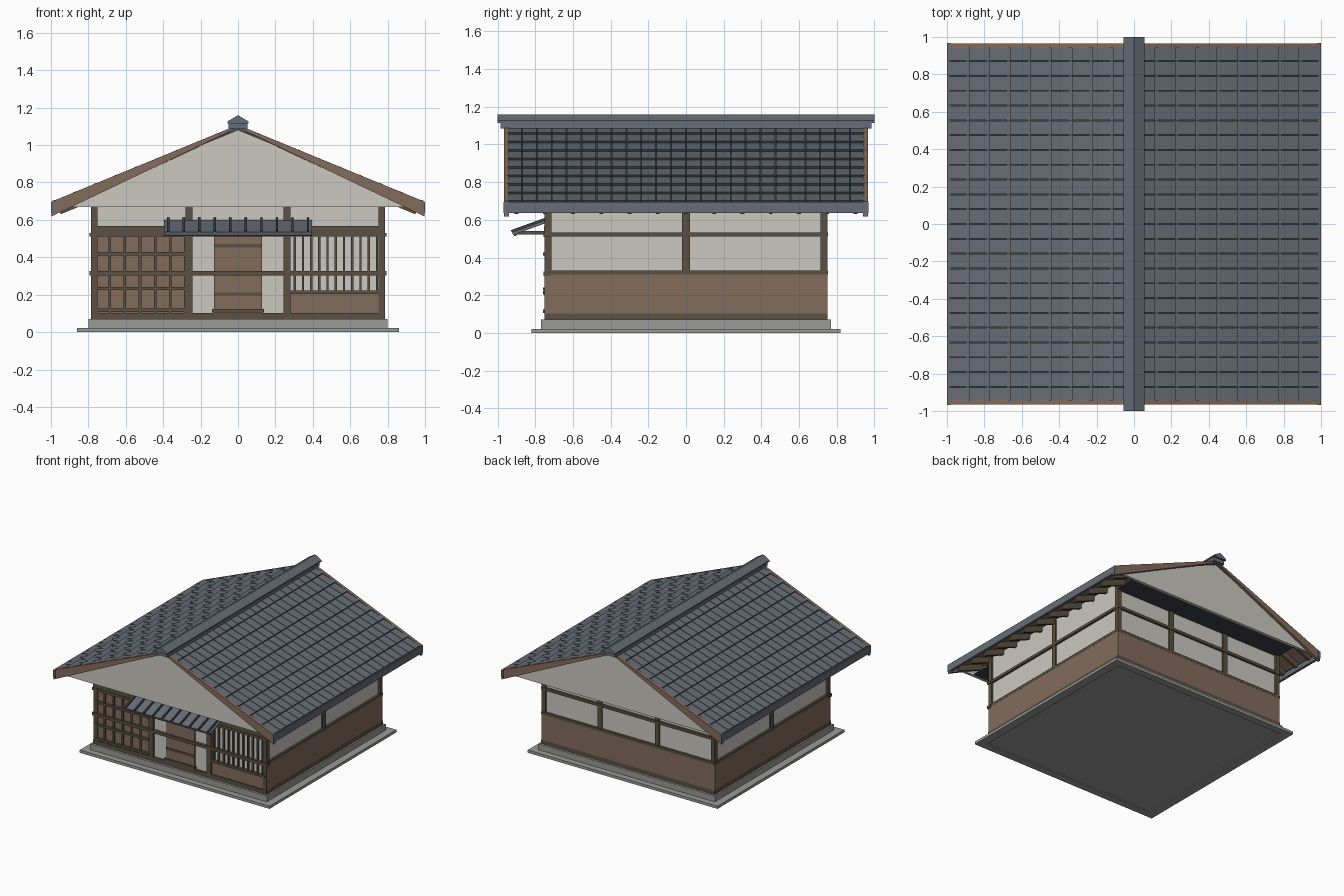
import bpy, bmesh, math
from mathutils import Matrix, Vector

if "Cube" in bpy.data.objects:
    bpy.data.objects.remove(bpy.data.objects["Cube"], do_unlink=True)


def material(name, rgb):
    m = bpy.data.materials.new(name)
    m.use_nodes = True
    m.diffuse_color = (*rgb, 1)
    m.node_tree.nodes["Principled BSDF"].inputs["Base Color"].default_value = (*rgb, 1)
    return m


SLATE = material("slate tile", (0.135, 0.150, 0.180))
DARK = material("dark slate", (0.045, 0.052, 0.064))
PLASTER = material("plaster", (0.60, 0.58, 0.52))
BROWN = material("brown boards", (0.225, 0.150, 0.108))
TIMBER = material("dark timber", (0.105, 0.082, 0.055))
STONE = material("grey stone", (0.32, 0.32, 0.31))
FLIP = Matrix.Diagonal((-1, 1, 1, 1))
FLIP_Y = Matrix.Diagonal((1, -1, 1, 1))


def finish(name, bm, mats):
    bmesh.ops.recalc_face_normals(bm, faces=bm.faces)
    mesh = bpy.data.meshes.new(name)
    bm.to_mesh(mesh)
    bm.free()
    for m in mats:
        mesh.materials.append(m)
    ob = bpy.data.objects.new(name, mesh)
    bpy.context.collection.objects.link(ob)
    return ob


def boxes(name, mat, ranges, frames=(Matrix(),)):
    """One object from boxes (x0, x1, y0, y1, z0, z1), repeated in each frame."""
    bm = bmesh.new()
    for frame in frames:
        for x0, x1, y0, y1, z0, z1 in ranges:
            place = Matrix.Translation(((x0 + x1) / 2, (y0 + y1) / 2, (z0 + z1) / 2))
            size = Matrix.Diagonal((x1 - x0, y1 - y0, z1 - z0, 1))
            bmesh.ops.create_cube(bm, size=1, matrix=frame @ place @ size)
    return finish(name, bm, [mat])


def prism(name, mat, profile, y0, y1, frames=(Matrix(),)):
    """An x-z profile extruded along y."""
    bm = bmesh.new()
    for frame in frames:
        face = bm.faces.new([bm.verts.new(frame @ Vector((x, y0, z))) for x, z in profile])
        ext = bmesh.ops.extrude_face_region(bm, geom=[face], use_keep_orig=True)
        for v in ext["geom"]:
            if isinstance(v, bmesh.types.BMVert):
                v.co.y += (y1 - y0) * (1 if frame[1][1] > 0 else -1)
    return finish(name, bm, [mat])


# Stone base
boxes("base_apron", STONE, [(-0.86, 0.86, 0.76, 0.82, 0, 0.022), (-0.86, 0.86, -0.82, -0.76, 0, 0.022),
                            (0.79, 0.86, -0.76, 0.76, 0, 0.022), (-0.86, -0.79, -0.76, 0.76, 0, 0.022)])
boxes("base_plinth", STONE, [(-0.80, 0.80, -0.77, 0.77, 0.008, 0.07)])

# Walls
boxes("plaster_walls", PLASTER, [(-0.77, 0.77, -0.735, 0.735, 0.07, 0.74)])
boxes("sill_beams", TIMBER, [(-0.787, 0.787, -0.752, 0.752, 0.07, 0.102)])
boxes("corner_posts", TIMBER, [(0.75, 0.785, 0.715, 0.75, 0.07, 0.73)],
      [Matrix(), FLIP, FLIP_Y, FLIP @ FLIP_Y])
boxes("side_posts", TIMBER, [(0.76, 0.782, -0.02, 0.02, 0.31, 0.73)], [Matrix(), FLIP])
boxes("side_rails", TIMBER, [(0.76, 0.787, -0.75, 0.75, z, z + 0.022) for z in (0.512, 0.31)],
      [Matrix(), FLIP])
boxes("side_boards", BROWN, [(0.76, 0.786, -0.748, 0.75, 0.102, 0.312)], [Matrix(), FLIP])
boxes("back_posts", TIMBER, [(x - 0.02, x + 0.02, 0.72, 0.747, 0.31, 0.73) for x in (-0.26, 0.26)])
boxes("back_rails", TIMBER, [(-0.787, 0.787, 0.72, 0.753, z, z + 0.022) for z in (0.512, 0.31)])
boxes("back_boards", BROWN, [(-0.785, 0.785, 0.72, 0.752, 0.102, 0.312)])

# Front framing
boxes("front_posts", TIMBER, [(x - 0.02, x + 0.02, -0.752, -0.72, 0.07, 0.73) for x in (-0.262, 0.262)])
boxes("front_head_beam", TIMBER, [(-0.785, 0.785, -0.753, -0.72, 0.51, 0.568),
                                  (-0.793, 0.793, -0.757, -0.72, 0.51, 0.53)])
boxes("front_middle_rail", TIMBER, [(-0.793, 0.793, -0.757, -0.72, 0.302, 0.326)])

# Left-hand boarded lattice
boxes("lattice_boards", BROWN, [(-0.75, -0.28, -0.74, -0.72, 0.10, 0.51)])
boxes("lattice_bars", TIMBER, [(-0.774 + 0.081 * i, -0.76 + 0.081 * i, -0.75, -0.735, 0.10, 0.51)
                               for i in range(7)])
boxes("lattice_rails", TIMBER, [(-0.775, -0.28, -0.758, -0.735, z, z + 0.017) for z in (0.41, 0.225, 0.108)])

# Sliding door
boxes("door", BROWN, [(-0.128, 0.128, -0.745, -0.72, 0.10, 0.52)])
boxes("door_rails", TIMBER, [(-0.128, 0.128, -0.752, -0.74, z, z + 0.018) for z in (0.452, 0.195)])
boxes("door_step", TIMBER, [(-0.138, 0.138, -0.758, -0.73, 0.105, 0.124)])

# Barred window
boxes("window_boards", BROWN, [(0.28, 0.75, -0.742, -0.72, 0.10, 0.21)])
boxes("window_sill", TIMBER, [(0.28, 0.77, -0.758, -0.73, 0.205, 0.223)])
boxes("window_bars", TIMBER, [(0.297 + 0.044 * i, 0.309 + 0.044 * i, -0.75, -0.73, 0.22, 0.51)
                              for i in range(11)])

# Small awning over the door
awning = [Matrix.Translation((0, -0.83, 0.56)) @ Matrix.Rotation(0.347, 4, 'X')]
boxes("awning_roof", SLATE, [(-0.395, 0.395, -0.096, 0.096, -0.008, 0.008)], awning)
boxes("awning_ribs", DARK, [(0.083 * i - 0.379, 0.083 * i - 0.367, -0.098, 0.096, 0.008, 0.02)
                            for i in range(10)], awning)
boxes("awning_edge", DARK, [(-0.395, 0.395, -0.092, -0.075, -0.016, -0.008)], awning)
boxes("awning_brackets", TIMBER, [(x - 0.012, x + 0.012, -0.90, -0.73, 0.522, 0.54)
                                  for x in (-0.3, 0, 0.3)])

# Roof slopes: local x runs down the slope, local z is its normal
PITCH = math.atan(0.41)
right = Matrix.Translation((0, 0, 1.10)) @ Matrix.Rotation(PITCH, 4, 'Y')
slopes = [right, FLIP @ right]
boxes("roof_underlay", DARK, [(0.0, 1.07, -0.945, 0.945, -0.02, -0.008)], slopes)
boxes("roof_sheathing", BROWN, [(0.02, 1.06, -0.925, 0.925, -0.03, -0.02)], slopes)
boxes("rafters", TIMBER, [(0.80, 1.055, 0.15 * i - 0.01, 0.15 * i + 0.01, -0.075, -0.03)
                          for i in range(-6, 7)], slopes)

# Overlapping tiles with dark lower edges
COURSES, COLUMNS = 9, 24
step, width = 1.07 / COURSES, 1.9 / COLUMNS
bm = bmesh.new()
for slope in slopes:
    for row in range(COURSES):
        for col in range(COLUMNS):
            spot = Matrix.Translation((step * (row + 0.5), -0.95 + width * (col + 0.5), -0.003))
            tile = slope @ spot @ Matrix.Rotation(-0.09, 4, 'Y')
            made = bmesh.ops.create_cube(bm, size=1, matrix=tile @ Matrix.Diagonal((step, width - 0.005, 0.012, 1)))
            end = tile @ Vector((step / 2, 0, 0))
            faces = {f for v in made["verts"] for f in v.link_faces}
            min(faces, key=lambda f: (f.calc_center_median() - end).length).material_index = 1
finish("roof_tiles", bm, [SLATE, DARK])
boxes("eave_fascia", SLATE, [(0.98, 1.0, -0.968, 0.968, 0.636, 0.695)], [Matrix(), FLIP])

# Gables, barge boards and soffits at both ends
ends = [Matrix(), FLIP_Y]
prism("gables", PLASTER, [(-0.9, 0.668), (0.9, 0.668), (0, 1.09)], 0.925, 0.945, ends)
prism("barge_boards", BROWN, [(0, 1.108), (0.998, 0.697), (0.998, 0.618), (0, 1.094)], 0.94, 0.965,
      [a @ b for a in ends for b in (Matrix(), FLIP)])
boxes("gable_soffits", DARK, [(-0.78, 0.78, 0.73, 0.93, 0.672, 0.68)], ends)

# Ridge
boxes("ridge_base", SLATE, [(-0.05, 0.05, -0.985, 0.985, 1.085, 1.125)])
prism("ridge_cap", SLATE, [(-0.057, 1.115), (0.057, 1.115), (0.057, 1.126), (0, 1.16), (-0.057, 1.126)],
      -1.0, 1.0)
